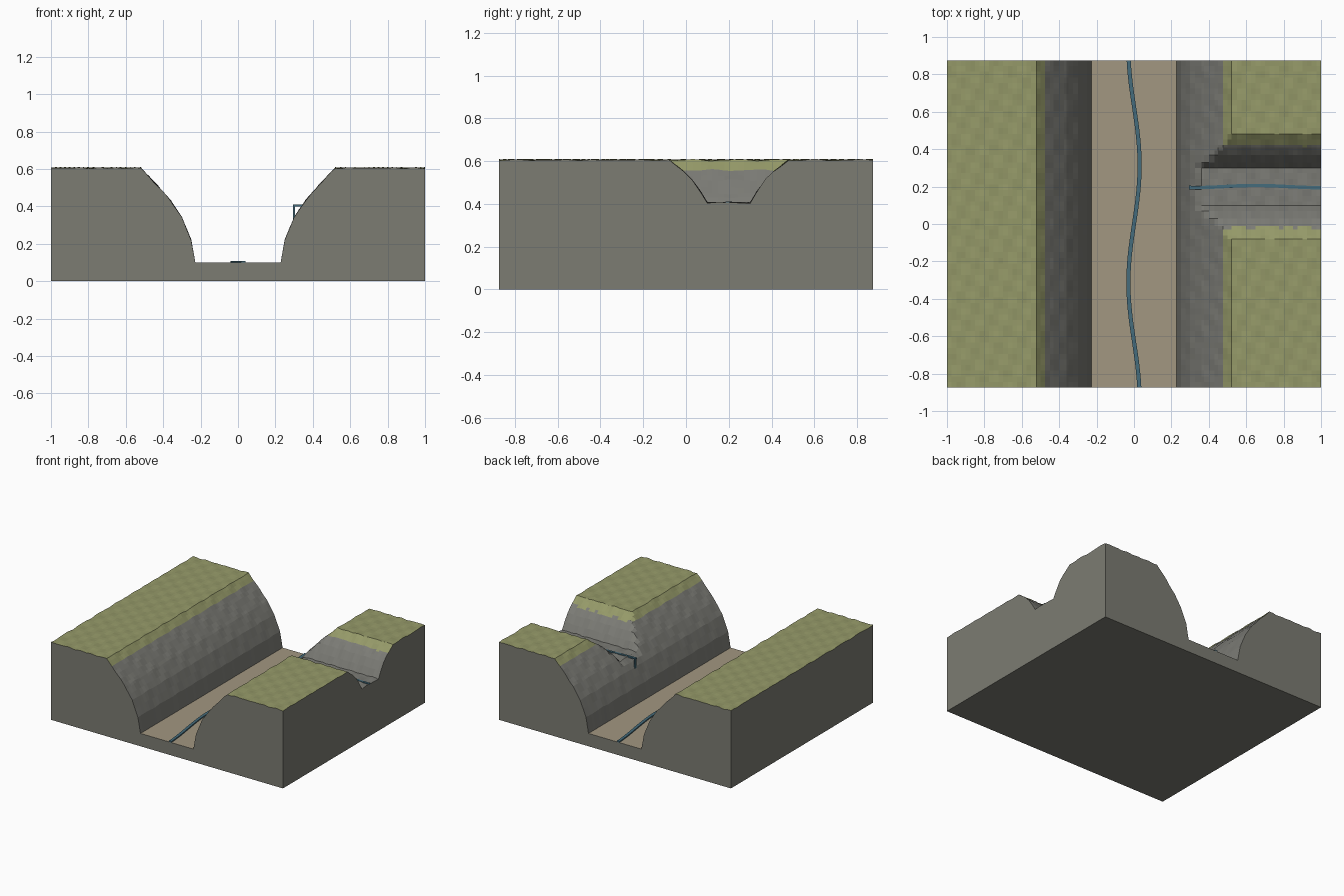
import bpy, bmesh
from math import sin, cos

if "Cube" in bpy.data.objects:
    bpy.data.objects.remove(bpy.data.objects["Cube"])


def mat(name, rgb):
    m = bpy.data.materials.new(name)
    m.diffuse_color = (*rgb, 1)
    m.use_nodes = True
    m.node_tree.nodes["Principled BSDF"].inputs["Base Color"].default_value = m.diffuse_color
    return m


GRASS = mat("grass", (0.30, 0.32, 0.14))
ROCK = mat("rock", (0.20, 0.20, 0.18))
FLOOR = mat("sediment", (0.36, 0.31, 0.22))
EARTH = mat("cut_earth", (0.20, 0.20, 0.17))
WATER = mat("water", (0.06, 0.15, 0.20))
HX, HY = 1.0, 0.875

# U-shaped cross-sections: (distance from the valley axis, height)
MAIN = [(0, .10), (.228, .10), (.25, .22), (.30, .34), (.36, .43), (.43, .51), (.52, .605), (3, .605)]
SIDE = [(0, .405), (.10, .405), (.13, .455), (.17, .51), (.21, .55), (.28, .605), (3, .605)]


def profile(pts, d):
    for (a, za), (b, zb) in zip(pts, pts[1:]):
        if d <= b:
            return za + (zb - za) * (d - a) / (b - a)
    return pts[-1][1]


def height(x, y):
    z = profile(MAIN, abs(x))
    if x > 0:
        z = min(z, profile(SIDE, abs(y - 0.2)))
    if z > 0.101:
        z += 0.003 * sin(47 * x + 13 * y) * cos(41 * y - 9 * x) + 0.002 * sin(31 * y + 71 * x)
    return z


def stations(half, step, breaks):
    n = round(2 * half / step)
    base = [-half + 2 * half * i / n for i in range(n + 1)]
    keep = [v for v in base if all(abs(v - b) > step * 0.4 for b in breaks)]
    return sorted(keep + breaks)


# Terrain block: relief surface, vertical cut sides, flat base
xs = stations(HX, 0.025, [s * p[0] for p in MAIN[1:-1] for s in (-1, 1)])
ys = stations(HY, 0.03, [0.2 + s * p[0] for p in SIDE[1:-1] for s in (-1, 1)])
bm = bmesh.new()
grid = [[bm.verts.new((x, y, height(x, y))) for y in ys] for x in xs]
for i in range(len(xs) - 1):
    for j in range(len(ys) - 1):
        f = bm.faces.new((grid[i][j], grid[i + 1][j], grid[i + 1][j + 1], grid[i][j + 1]))
        c = f.calc_center_median()
        f.material_index = 2 if abs(c.x) < 0.228 else (0 if c.z > 0.557 else 1)
rim = [e for e in bm.edges if e.is_boundary]
ext = bmesh.ops.extrude_edge_only(bm, edges=rim)["geom"]
for g in ext:
    if isinstance(g, bmesh.types.BMVert):
        g.co.z = 0
    elif isinstance(g, bmesh.types.BMFace):
        g.material_index = 3
bottom = [e for e in bm.edges if e.is_boundary]
for f in bmesh.ops.contextual_create(bm, geom=bottom)["faces"]:
    f.material_index = 3
bmesh.ops.recalc_face_normals(bm, faces=bm.faces)
me = bpy.data.meshes.new("terrain_block")
bm.to_mesh(me)
bm.free()
for m in (GRASS, ROCK, FLOOR, EARTH):
    me.materials.append(m)
bpy.context.collection.objects.link(bpy.data.objects.new("terrain_block", me))


def ribbon(name, path, side, up):
    """Sweep a thin rectangular section along a path."""
    bm = bmesh.new()
    rings = []
    for p in path:
        rings.append([bm.verts.new([p[k] + a * side[k] + b * up[k] for k in range(3)])
                      for a, b in ((-1, 0), (1, 0), (1, 1), (-1, 1))])
    for r, s in zip(rings, rings[1:]):
        for k in range(4):
            bm.faces.new((r[k], r[(k + 1) % 4], s[(k + 1) % 4], s[k]))
    bm.faces.new(rings[0])
    bm.faces.new(rings[-1])
    bmesh.ops.recalc_face_normals(bm, faces=bm.faces)
    me = bpy.data.meshes.new(name)
    bm.to_mesh(me)
    bm.free()
    me.materials.append(WATER)
    bpy.context.collection.objects.link(bpy.data.objects.new(name, me))


# Meandering main stream, hanging-valley stream and waterfall
N = 60
line = [-HY + 2 * HY * i / N for i in range(N + 1)]
ribbon("main_stream", [(0.03 * sin(5 * y), y, 0.099) for y in line], (0.011, 0, 0), (0, 0, 0.01))
line = [0.295 + 0.705 * i / 30 for i in range(31)]
ribbon("side_stream", [(x, 0.2 + 0.006 * sin(9 * x - 4.3), 0.40) for x in line], (0, 0.009, 0), (0, 0, 0.01))
ribbon("waterfall", [(0.295, 0.197, z) for z in (0.33, 0.37, 0.41)], (0, 0.009, 0), (0.011, 0, 0))
